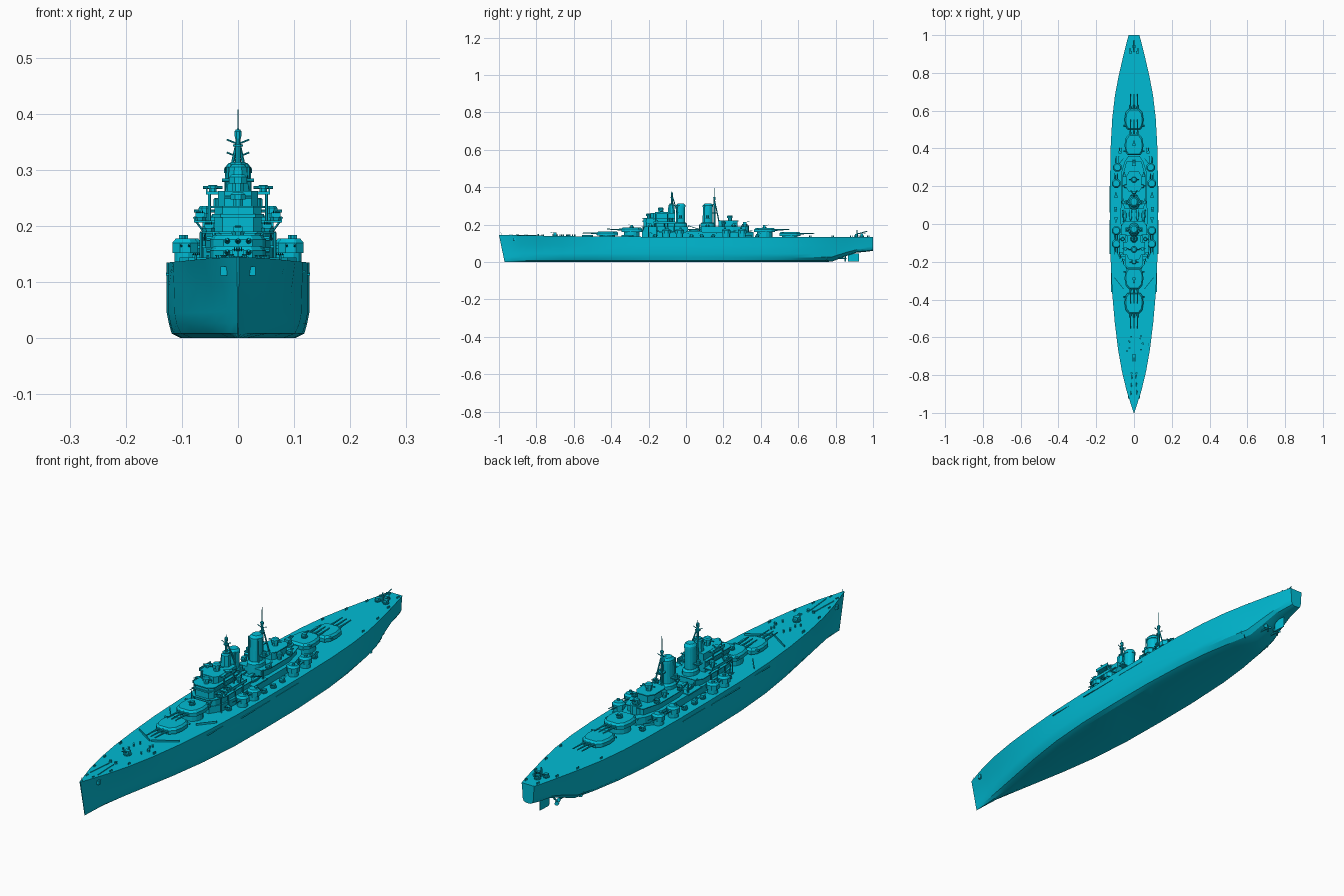
import bpy, bmesh, math, random
from mathutils import Vector

random.seed(3)
MAT = bpy.data.materials.new("ship_cyan")
MAT.diffuse_color = (0.0, 0.50, 0.66, 1)


def make(name, verts, faces):
    me = bpy.data.meshes.new(name)
    me.from_pydata(verts, [], faces)
    bm = bmesh.new()
    bm.from_mesh(me)
    bmesh.ops.recalc_face_normals(bm, faces=bm.faces)
    bm.to_mesh(me)
    bm.free()
    me.materials.append(MAT)
    ob = bpy.data.objects.new(name, me)
    bpy.context.collection.objects.link(ob)
    return ob


def loft(name, rings):
    n = len(rings[0])
    faces = [tuple(range(n)), tuple(range((len(rings) - 1) * n, len(rings) * n))]
    for k in range(len(rings) - 1):
        for i in range(n):
            j = (i + 1) % n
            faces.append((k * n + i, k * n + j, (k + 1) * n + j, (k + 1) * n + i))
    return make(name, [tuple(p) for r in rings for p in r], faces)


def prism(name, pts, z0, z1):
    return loft(name, [[(x, y, z) for x, y in pts] for z in (z0, z1)])


def box(name, x0, x1, y0, y1, z0, z1):
    return prism(name, [(x0, y0), (x1, y0), (x1, y1), (x0, y1)], z0, z1)


def sym(name, half, z0, z1):
    # plan outline given as its +x half, front to back
    return prism(name, half + [(-x, y) for x, y in reversed(half)], z0, z1)


def drum(name, x, y, levels, n=10, ey=1.0):
    # stacked rings of (z, radius[, shift in y])
    rings = []
    for lv in levels:
        z, r, dy = lv if len(lv) == 3 else (*lv, 0)
        rings.append([(x + r * math.cos((i + .5) * math.tau / n),
                       y + dy + r * ey * math.sin((i + .5) * math.tau / n), z) for i in range(n)])
    return loft(name, rings)


def tube(name, p, q, r0, r1=None, n=6):
    p, q = Vector(p), Vector(q)
    d = (q - p).normalized()
    u = d.orthogonal().normalized()
    v = d.cross(u)
    ang = [i * math.tau / n for i in range(n)]
    return loft(name, [[c + r * (u * math.cos(a) + v * math.sin(a)) for a in ang]
                       for c, r in ((p, r0), (q, r0 if r1 is None else r1))])


# hull: y, deck half width, side half width, flat bottom half width, deck z, keel z
ST = [(-1, .002, .001, .0006, .145, 0), (-.95, .018, .008, .002, .144, 0), (-.88, .040, .020, .005, .143, 0),
      (-.78, .064, .040, .013, .141, 0), (-.66, .085, .066, .028, .139, 0), (-.52, .102, .092, .053, .137, 0),
      (-.36, .116, .113, .080, .136, 0), (-.18, .124, .124, .098, .135, 0), (.02, .127, .127, .102, .135, 0),
      (.22, .127, .127, .100, .135, 0), (.42, .123, .121, .085, .135, 0), (.56, .115, .110, .062, .135, 0),
      (.68, .101, .092, .036, .135, 0), (.78, .082, .070, .016, .135, .002), (.85, .066, .055, .010, .135, .030),
      (.91, .052, .044, .010, .135, .050), (.97, .037, .032, .010, .135, .056), (1, .028, .024, .009, .135, .060)]
rings = []
for y, w, m, b, zd, zk in ST:
    half = [(b, 0), (b + .65 * (m - b), .06), (m * .97, .19), (m, .33), (m + .35 * (w - m), .65), (w, 1)]
    rake = .03 * max(0, (-.8 - y) / .2)
    side = [(x, y + rake * (1 - f), zk + f * (zd - zk)) for x, f in half]
    rings.append(side + [(-x, yy, z) for x, yy, z in reversed(side)])
hull = loft("hull", rings)
bpy.context.view_layer.objects.active = hull
hull.select_set(True)
bpy.ops.object.shade_smooth_by_angle(angle=math.radians(25))
hull.select_set(False)


# main triple gun turrets
def turret(name, yc, d, zb):
    drum(name + "_barbette", 0, yc, [(.13, .042), (zb, .042)], 16)
    plan = [(.026, .056), (.044, .036), (.050, .0), (.047, -.036), (.034, -.056)]
    levels = []
    for z, s in ((zb, 1), (zb + .014, 1), (zb + .022, .86)):
        h = [(x * s, yc + d * yy * s, z) for x, yy in plan]
        levels.append(h + [(-x, yy, zz) for x, yy, zz in reversed(h)])
    loft(name + "_gunhouse", levels)
    for x in (-.019, 0, .019):
        tube(name + "_sleeve", (x, yc + d * .05, zb + .011), (x, yc + d * .075, zb + .012), .0055, .004, 8)
        tube(name + "_barrel", (x, yc + d * .07, zb + .012), (x, yc + d * .132, zb + .014), .0035, .0023, 8)
    tube(name + "_rangefinder", (-.056, yc - d * .036, zb + .015), (.056, yc - d * .036, zb + .015), .004)


turret("turret_fore_low", -.42, -1, .142)
turret("turret_fore_high", -.29, -1, .162)
turret("turret_aft_high", .42, 1, .160)
turret("turret_aft_low", .555, 1, .140)

# lower deckhouses
sym("main_deckhouse", [(.035, -.235), (.062, -.19), (.068, -.12), (.068, .27), (.05, .33), (.03, .36)], .13, .162)
sym("fore_deckhouse", [(.03, -.232), (.048, -.21), (.058, -.17), (.058, -.02), (.05, .01)], .16, .187)
sym("fore_deckhouse_roof", [(.034, -.238), (.055, -.215), (.068, -.17), (.068, -.01), (.05, .015)], .187, .190)
sym("aft_deckhouse", [(.045, .08), (.052, .12), (.052, .25), (.035, .32)], .16, .190)
sym("aft_deckhouse_roof", [(.05, .08), (.062, .12), (.062, .25), (.040, .33)], .188, .191)

# bridge tower with wings
sym("bridge_lower", [(.028, -.228), (.042, -.212), (.042, -.06)], .187, .232)
sym("bridge_face_band", [(.031, -.233), (.046, -.214), (.046, -.08)], .215, .221)
sym("bridge_deck", [(.028, -.234), (.048, -.216), (.048, -.06)], .232, .236)
sym("bridge_upper", [(.024, -.19), (.036, -.175), (.036, -.06)], .234, .262)
box("bridge_wings", -.056, .056, -.165, -.095, .256, .261)
for s in (-1, 1):
    box("wing_screen", s * .054, s * .057, -.165, -.095, .256, .268)
    for y in (-.16, -.10):
        tube("wing_post", (s * .051, y, .188), (s * .051, y, .257), .003)
    box("side_platform", s * .04, s * .078, -.175, -.055, .206, .210)
    box("side_platform_screen", s * .076, s * .078, -.175, -.055, .206, .217)
    for y in (-.17, -.115, -.06):
        tube("platform_brace", (s * .06, y, .188), (s * .074, y, .207), .002)
    for i in range(4):
        y = -.20 + i * .045
        tube("deck_strut", (s * .066, y, .135), (s * .066, y, .188), .0025)
    # angled columns below the bridge front
    for x in (.012, .036):
        tube("front_strut", (s * x, -.236, .162), (s * (x + .008), -.225, .188), .003)

# fire control directors
def director(name, x, y, z, r, h):
    drum(name + "_base", x, y, [(z, r * .7), (z + h * .45, r * .7)], 8)
    drum(name + "_house", x, y, [(z + h * .45, r), (z + h * .85, r), (z + h, r * .7)], 8)
    tube(name + "_rangefinder", (x - r * 1.7, y, z + h * .65), (x + r * 1.7, y, z + h * .65), .0028)


director("main_director", 0, -.135, .262, .017, .030)
director("bridge_director", 0, -.200, .236, .014, .024)
director("aft_director", 0, .235, .222, .016, .028)
for s in (-1, 1):
    director("wing_director", s * .045, -.13, .261, .010, .012)
    director("side_director_fore", s * .060, -.08, .210, .011, .026)
    director("side_director_aft", s * .044, .20, .191, .011, .028)

# funnels with rims
for nm, y, w in (("fore_funnel", -.030, .022), ("aft_funnel", .115, .024)):
    drum(nm + "_base", 0, y, [(.16, w * 1.35), (.205, w * 1.3), (.212, w)], 16, 1.25)
    drum(nm, 0, y, [(.205, w), (.296, w * .95, .002)], 16, 1.15)
    drum(nm + "_cap", 0, y, [(.294, w * 1.06, .002), (.303, w * 1.04, .002), (.312, w * .72, .003)], 16, 1.12)
    for s in (-1, 1):
        tube(nm + "_steam_pipe", (s * w * .9, y - .016, .205), (s * w * .85, y - .016, .305), .003)
        drum(nm + "_searchlight", s * (w + .012), y, [(.236, .008), (.248, .008), (.25, .005)], 8)
        box(nm + "_light_platform", s * w * .8, s * (w + .022), y - .012, y + .012, .232, .236)

# masts: tripod, crosstrees, lantern, topmast
def mast(name, y, z0, z1, ztop, d):
    tube(name + "_pole", (0, y, z0), (0, y, z1), .006, .004, 8)
    for s in (-1, 1):
        tube(name + "_leg", (s * .020, y + d * .03, z0), (0, y, z1 - .01), .0035, .0025)
        tube(name + "_yard", (0, y, z1 - .022), (s * .020, y, z1 - .014), .0016)
    for f, r in ((.45, .014), (.75, .010)):
        z = z0 + f * (z1 - z0)
        drum(name + "_platform", 0, y, [(z, r), (z + .004, r)], 8)
    drum(name + "_lantern", 0, y, [(z1 - .012, .006), (z1, .007), (z1 + .004, .004)], 8)
    tube(name + "_topmast", (0, y, z1), (0, y, ztop), .0018, .0008)


mast("foremast", -.075, .262, .368, .382, 1)
drum("foremast_house", 0, -.078, [(.26, .021), (.305, .017), (.31, .010)], 8)
mast("mainmast", .152, .190, .345, .408, 1)

# aft superstructure
sym("aft_control_tower", [(.025, .175), (.034, .19), (.034, .25), (.022, .275)], .19, .218)
sym("aft_control_roof", [(.028, .172), (.040, .19), (.040, .255), (.024, .28)], .218, .222)
drum("aft_gun_tub_base", 0, .315, [(.16, .022), (.196, .022)], 10)

# boat deck amidships
box("boat_deck", -.072, .072, .0, .085, .160, .165)
for s in (-1, 1):
    for x, y in ((.018, .045), (.048, .04)):
        loft("boat", [[(s * x + .008 * a * c, y + .032 * b * c, z) for a, b in
                       ((0, -1), (.8, -.5), (1, .2), (.7, 1), (-.7, 1), (-1, .2), (-.8, -.5))]
                      for z, c in ((.165, .6), (.173, 1), (.176, .85))])
    tube("crane_post", (s * .060, .072, .16), (s * .060, .072, .200), .004, .003)
    tube("crane_jib", (s * .060, .072, .175), (s * .056, .010, .195), .002)

# twin secondary turrets
for s in (-1, 1):
    for y, d in ((-.105, -1), (-.035, -1), (.215, 1), (.300, 1)):
        x = s * (.094 if y < .25 else .088)
        drum("secondary_barbette", x, y, [(.13, .020), (.152, .020)], 12)
        drum("secondary_gunhouse", x, y, [(.152, .025), (.170, .025), (.178, .018)], 8)
        drum("secondary_hatch", x + s * .006, y - d * .006, [(.176, .006), (.184, .006)], 6)
        for o in (-.007, .007):
            tube("secondary_barrel", (x + o, y + d * .02, .164), (x + o, y + d * .056, .167), .0022, .0016)

# light gun mounts
def light_gun(name, x, y, z, d, k=1.0):
    drum(name + "_tub", x, y, [(z, .011 * k), (z + .006 * k, .013 * k)], 8)
    box(name + "_shield", x - .008 * k, x + .008 * k, y - .007 * k, y + .006 * k, z + .006 * k, z + .015 * k)
    for o in (-.005, -.0017, .0017, .005):
        tube(name + "_barrel", (x + o * k, y, z + .012 * k), (x + o * k, y + d * .021 * k, z + .017 * k), .0011 * k, n=4)


light_gun("bow_gun", 0, -.70, .139, -1, 1.3)
light_gun("stern_gun", 0, .94, .135, 1, 1.1)
light_gun("aft_tub_gun", 0, .315, .196, 1, 1.3)
light_gun("fore_roof_gun", 0, -.29, .184, -1, 1.0)
light_gun("aft_roof_gun", 0, .42, .182, 1, 1.0)
for s in (-1, 1):
    for x, y, z, d in ((.068, -.155, .210, -1), (.052, -.19, .190, -1), (.055, .115, .191, 1), (.05, .255, .191, 1),
                       (.095, .03, .135, -1), (.097, .085, .135, -1), (.095, .145, .135, 1),
                       (.073, .38, .135, 1), (.074, -.165, .135, -1), (.018, .91, .135, 1)):
        light_gun("light_gun", s * x, y, z, d)
tube("stern_crane_post", (0, .915, .13), (0, .915, .172), .004, .003)
tube("stern_crane_jib", (0, .915, .150), (0, .97, .165), .0025)

# breakwaters, anchor gear and deck fittings
for s in (-1, 1):
    for x0, y0, x1, y1 in ((.004, -.555, .088, -.500), (.056, -.345, .104, -.285), (.056, .345, .100, .290)):
        prism("breakwater", [(s * x0, y0), (s * x1, y1), (s * x1, y1 + .004), (s * x0, y0 + .004)], .13, .144)
    tube("anchor_chain", (s * .010, -.80, .142), (s * .017, -.91, .1445), .002)
    drum("capstan", s * .012, -.79, [(.138, .006), (.147, .004), (.150, .006)], 8)
    box("anchor", s * .020, s * .031, -.925, -.91, .112, .128)
    for y, x in ((-.94, .014), (-.86, .036), (-.77, .054), (-.64, .075), (.66, .090), (.78, .070), (.88, .048), (.97, .026)):
        for o in (0, .009):
            drum("bollard", s * x, y + o, [(.133, .0025), (.148 if y < 0 else .142, .0025)], 6)
    for i in range(5):
        x, y = random.uniform(.015, .05), random.uniform(-.68, -.58)
        drum("vent", s * x, y, [(.134, .003), (.146, .003), (.148, .005)], 6)
    # boat booms and rubbing strips on the hull side
    for y0, y1, z in ((-.16, .02, .112), (.06, .2, .114), (-.36, -.26, .118)):
        w = .127 if y0 > -.2 else .119
        box("hull_side_strip", s * (w - .008), s * (w + .0015), y0, y1, z, z + .003)
    # shafts, brackets and propellers
    for x, y0, y1, z in ((.024, .66, .845, .020), (.058, .56, .745, .024)):
        tube("propeller_shaft", (s * x, y0, z + .006), (s * x, y1, z), .004, n=8)
        tube("shaft_bracket", (s * x, y1 - .015, z), (s * x * .9, y1 - .03, z + .05), .003)
        tube("propeller_hub", (s * x, y1, z), (s * x, y1 + .014, z), .006, .002, 8)
        for k in range(3):
            a = k * math.tau / 3 + .5
            c, e = math.cos(a), math.sin(a)
            loft("propeller_blade", [[(s * x + c * r - e * w, y1 + .006 + w * .5 + t, z + e * r + c * w)
                                      for w, t in ((-q, 0), (q, 0), (q, .002), (-q, .002))]
                                     for r, q in ((.003, .003), (.012, .008), (.018, .004))])

# rudder
prism("rudder", [(0, .865), (.005, .88), (.001, .925), (-.001, .925), (-.005, .88)], .003, .046)
tube("rudder_stock", (0, .885, .04), (0, .885, .075), .005, n=8)
tube("jack_staff", (0, -.985, .14), (0, -.99, .158), .001)
